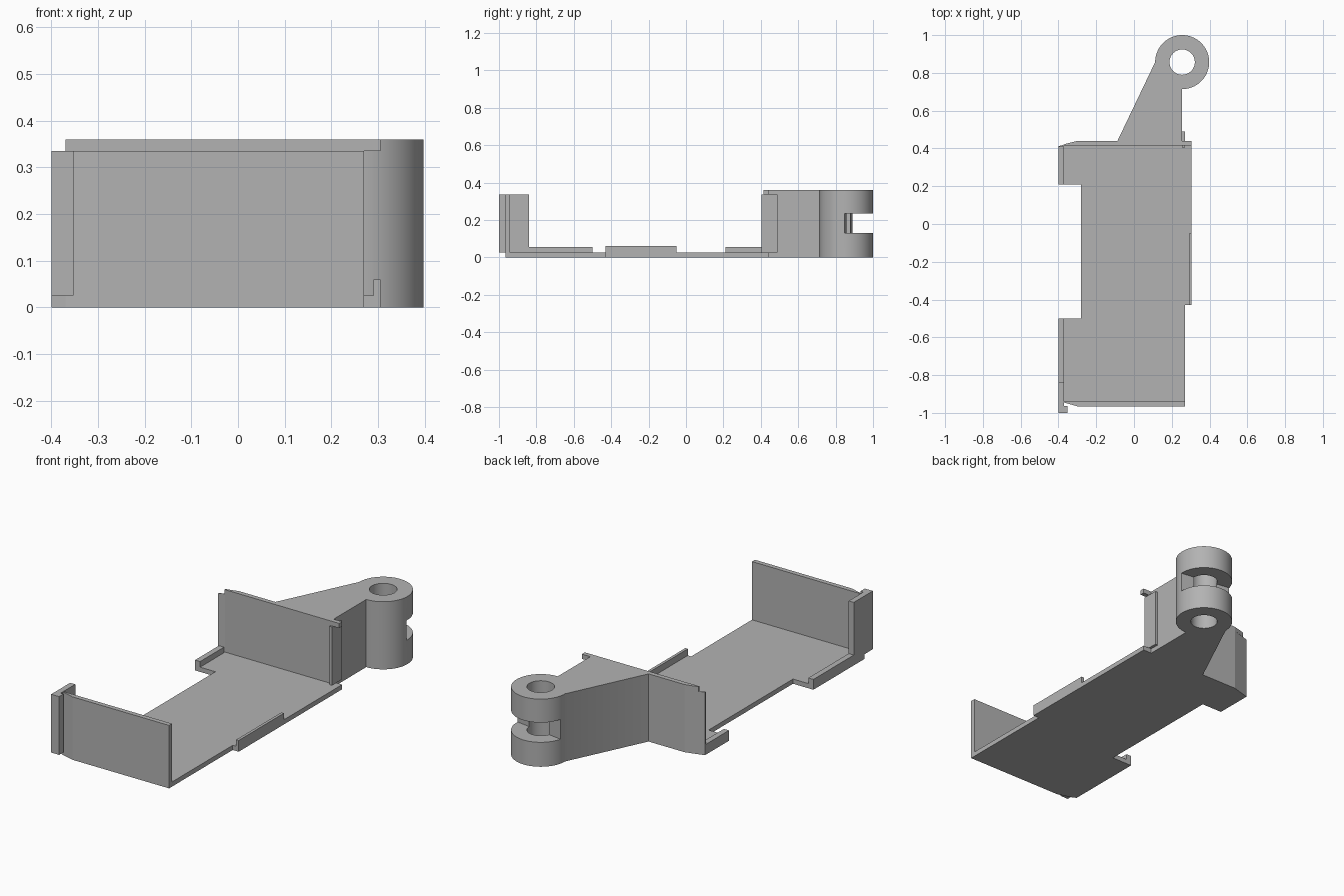
import bpy, bmesh, math

default = bpy.data.objects.get("Cube")
if default:
    bpy.data.objects.remove(default, do_unlink=True)

# Single plastic colour
grey = bpy.data.materials.new("plain_grey")
grey.use_nodes = True
colour = (0.45, 0.45, 0.45, 1)
grey.diffuse_color = colour
grey.node_tree.nodes["Principled BSDF"].inputs["Base Color"].default_value = colour


def prism(name, outline, z0, z1):
    """Extrude a counter-clockwise plan outline from z0 to z1."""
    bm = bmesh.new()
    face = bm.faces.new([bm.verts.new((x, y, z0)) for x, y in outline])
    top = bmesh.ops.extrude_face_region(bm, geom=[face])["geom"]
    verts = [v for v in top if isinstance(v, bmesh.types.BMVert)]
    bmesh.ops.translate(bm, verts=verts, vec=(0, 0, z1 - z0))
    bmesh.ops.recalc_face_normals(bm, faces=bm.faces)
    mesh = bpy.data.meshes.new(name)
    bm.to_mesh(mesh)
    bm.free()
    obj = bpy.data.objects.new(name, mesh)
    mesh.materials.append(grey)
    bpy.context.collection.objects.link(obj)
    return obj


def box(name, x0, x1, y0, y1, z0, z1):
    return prism(name, [(x0, y0), (x1, y0), (x1, y1), (x0, y1)], z0, z1)


def arc(cx, cy, r, a0, a1, n):
    angles = [math.radians(a0 + (a1 - a0) * i / n) for i in range(n + 1)]
    return [(cx + r * math.cos(a), cy + r * math.sin(a)) for a in angles]


def cut(target, cutter):
    mod = target.modifiers.new("cut", "BOOLEAN")
    mod.operation = "DIFFERENCE"
    mod.solver = "EXACT"
    mod.object = cutter
    bpy.context.view_layer.objects.active = target
    bpy.ops.object.modifier_apply(modifier=mod.name)
    bpy.data.objects.remove(cutter, do_unlink=True)


FLOOR, WALL, TOP = 0.025, 0.335, 0.36
LEFT, RIGHT, EDGE = -0.4, 0.27, 0.305

# Floor with a cut-out on one side and eased corners
prism("floor_plate", [
    (-0.37, -0.945), (-0.3, -0.965), (RIGHT, -0.965), (RIGHT, -0.43),
    (EDGE, -0.43), (EDGE, 0.44), (-0.3, 0.44), (LEFT, 0.41),
    (LEFT, 0.21), (-0.28, 0.21), (-0.28, -0.5), (LEFT, -0.5), (LEFT, -0.93)],
    0, FLOOR)

# Low retaining lips along the sides
box("side_lip_front", LEFT, -0.37, -0.85, -0.5, 0, 0.055)
box("side_lip_back", LEFT, -0.37, 0.21, 0.41, 0, 0.055)
box("side_clip", 0.29, EDGE, -0.43, -0.05, 0, 0.06)

# Front wall and its hooked corner post
prism("front_wall", [(-0.37, -0.945), (-0.3, -0.965), (RIGHT, -0.965),
                     (RIGHT, -0.94), (-0.37, -0.94)], 0, WALL)
prism("corner_post", [(LEFT, -1), (-0.353, -1), (-0.353, -0.963), (-0.37, -0.963),
                      (-0.37, -0.84), (LEFT, -0.84)], FLOOR, WALL)

# Back wall, overhanging top lip and end flange
prism("back_wall", [(LEFT, 0.405), (-0.37, 0.42), (RIGHT, 0.42), (RIGHT, 0.44),
                    (-0.3, 0.44), (LEFT, 0.412)], 0, WALL)
prism("back_wall_lip", [(-0.37, 0.415), (EDGE, 0.415), (EDGE, 0.44),
                        (-0.3, 0.44), (-0.37, 0.422)], WALL, TOP)
box("end_flange", 0.255, RIGHT, 0.405, 0.49, FLOOR, WALL)

# Tapered arm ending in a round hinge eye
CX, CY, R = 0.255, 0.857, 0.143
arm = prism("hinge_arm",
            [(-0.09, 0.435), (CX, 0.435)] + arc(CX, CY, R, -90, 180, 54), 0, TOP)
cut(arm, prism("pin_hole", arc(CX, CY, 0.067, 0, 354, 59), -0.1, 0.5))
cut(arm, prism("hinge_slot", [(0.45, 0.84), (0.45, 1.1), (0.05, 1.1), (0.05, 0.9)],
               0.13, 0.235))

bpy.ops.object.select_all(action="DESELECT")
arm.select_set(True)
bpy.context.view_layer.objects.active = arm
bpy.ops.object.shade_smooth_by_angle(angle=math.radians(30))
